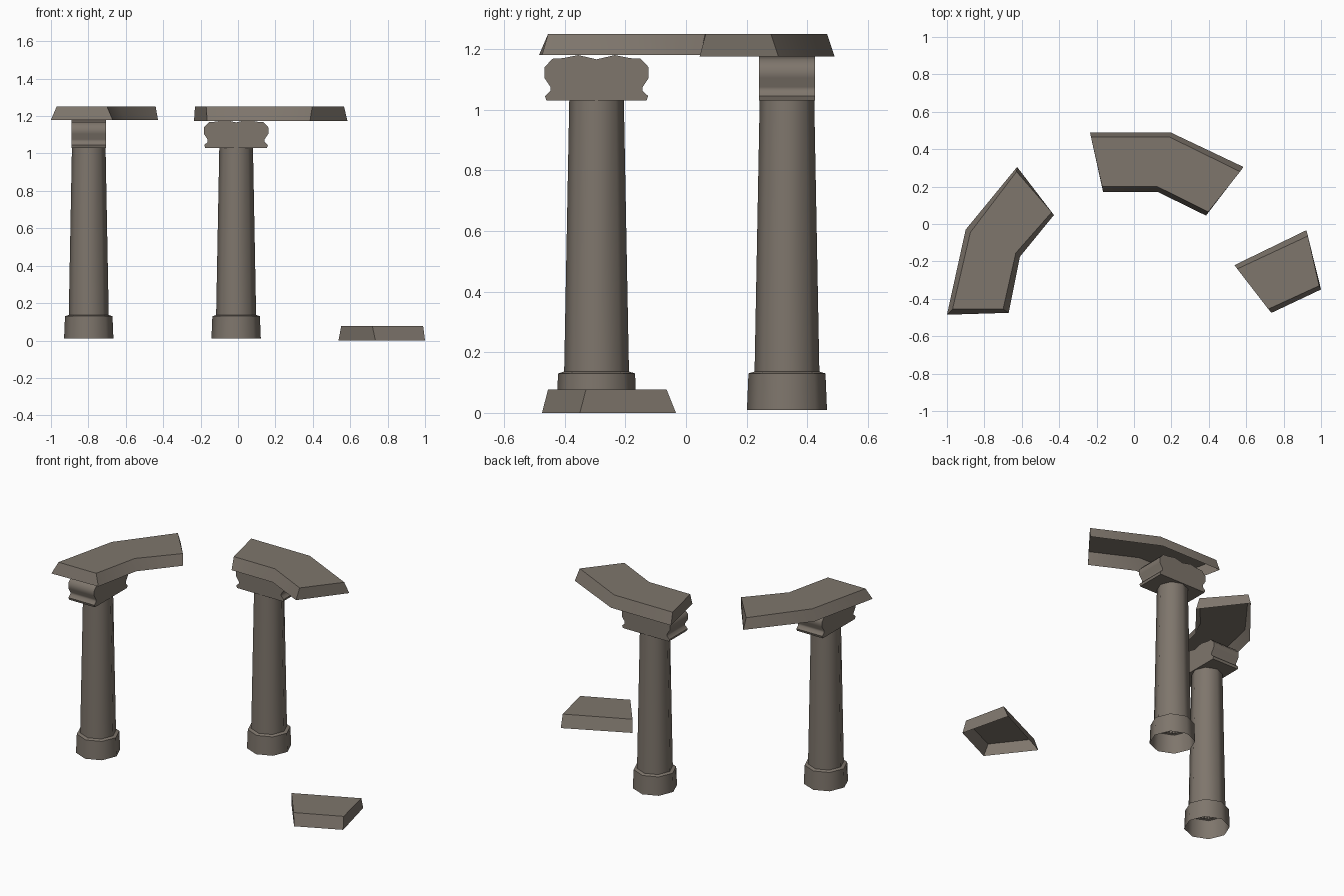
import bpy, bmesh, math

if "Cube" in bpy.data.objects:
    bpy.data.objects.remove(bpy.data.objects["Cube"], do_unlink=True)

stone = bpy.data.materials.new("weathered_stone")
stone.use_nodes = True
STONE = (0.21, 0.18, 0.15, 1)
stone.diffuse_color = STONE
stone.node_tree.nodes["Principled BSDF"].inputs["Base Color"].default_value = STONE


def finish(bm, name, angle):
    """Turn a bmesh into a shaded stone object."""
    bmesh.ops.recalc_face_normals(bm, faces=bm.faces)
    mesh = bpy.data.meshes.new(name)
    bm.to_mesh(mesh)
    bm.free()
    mesh.materials.append(stone)
    obj = bpy.data.objects.new(name, mesh)
    bpy.context.collection.objects.link(obj)
    bpy.ops.object.select_all(action='DESELECT')
    obj.select_set(True)
    bpy.context.view_layer.objects.active = obj
    bpy.ops.object.shade_smooth_by_angle(angle=math.radians(angle))


def lathe(name, centre, profile, sides=8):
    """Open-ended faceted ring stack from (radius, height) pairs."""
    bm = bmesh.new()
    rings = []
    for r, z in profile:
        rings.append([bm.verts.new((centre[0] + r * math.cos(math.tau * i / sides),
                                    centre[1] + r * math.sin(math.tau * i / sides), z))
                      for i in range(sides)])
    for low, high in zip(rings, rings[1:]):
        for i in range(sides):
            j = (i + 1) % sides
            bm.faces.new((low[i], low[j], high[j], high[i]))
    finish(bm, name, 50)


# Half outline of the scrolled capital: (offset, height)
SCROLL = [(.165, 1.03), (.17, 1.045), (.152, 1.062), (.152, 1.075), (.172, 1.105),
          (.172, 1.14), (.145, 1.168), (.11, 1.17), (.06, 1.18)]


def capital(name, centre, along_y, half_depth=.093):
    """Scroll outline, mirrored and extruded."""
    outline = SCROLL + [(0, 1.166)] + [(-u, z) for u, z in reversed(SCROLL)]
    bm = bmesh.new()

    def place(u, d, z):
        dx, dy = (d, u) if along_y else (u, d)
        return bm.verts.new((centre[0] + dx, centre[1] + dy, z))
    front = [place(u, -half_depth, z) for u, z in outline]
    back = [place(u, half_depth, z) for u, z in outline]
    bm.faces.new(front)
    bm.faces.new(back)
    for i in range(len(outline)):
        j = (i + 1) % len(outline)
        bm.faces.new((front[i], front[j], back[j], back[i]))
    finish(bm, name, 60)


def slab(name, z0, z1, outer, inner):
    """Hollow bevelled slab; each chain holds (bottom x, y, top x, y)."""
    bm = bmesh.new()
    loop = outer + inner[::-1]
    low = [bm.verts.new((p[0], p[1], z0)) for p in loop]
    high = [bm.verts.new((p[2], p[3], z1)) for p in loop]
    n = len(loop)
    for i in range(n):
        j = (i + 1) % n
        bm.faces.new((low[i], low[j], high[j], high[i]))
    for i in range(len(outer) - 1):
        bm.faces.new((high[i], high[i + 1], high[n - 2 - i], high[n - 1 - i]))
    finish(bm, name, 30)


# Two standing columns
for side, centre, along_y in (("right", (-.798, -.295), True), ("back", (-.01, .333), False)):
    lathe(side + "_column_base", centre, [(.132, .01), (.127, .13), (.105, .137)])
    lathe(side + "_column_shaft", centre, [(.107, .13), (.09, 1.03)])
    capital(side + "_capital", centre, along_y)

# Bent lintels resting on the columns
slab("right_lintel", 1.18, 1.25,
     [(-1, -.485, -.97, -.455), (-.9, -.03, -.875, -.045), (-.625, .305, -.628, .28)],
     [(-.67, -.475, -.7, -.455), (-.61, -.175, -.632, -.155), (-.428, .048, -.44, .063)])
slab("back_lintel", 1.175, 1.25,
     [(-.235, .49, -.23, .465), (.195, .49, .19, .465), (.585, .305, .567, .28)],
     [(-.165, .17, -.17, .2), (.13, .17, .125, .2), (.385, .045, .397, .065)])

# Broken lintel piece on the ground
slab("fallen_lintel_piece", 0, .077,
     [(.537, -.22, .552, -.24), (.922, -.033, .93, -.064)],
     [(.735, -.475, .718, -.455), (1, -.35, .99, -.33)])
